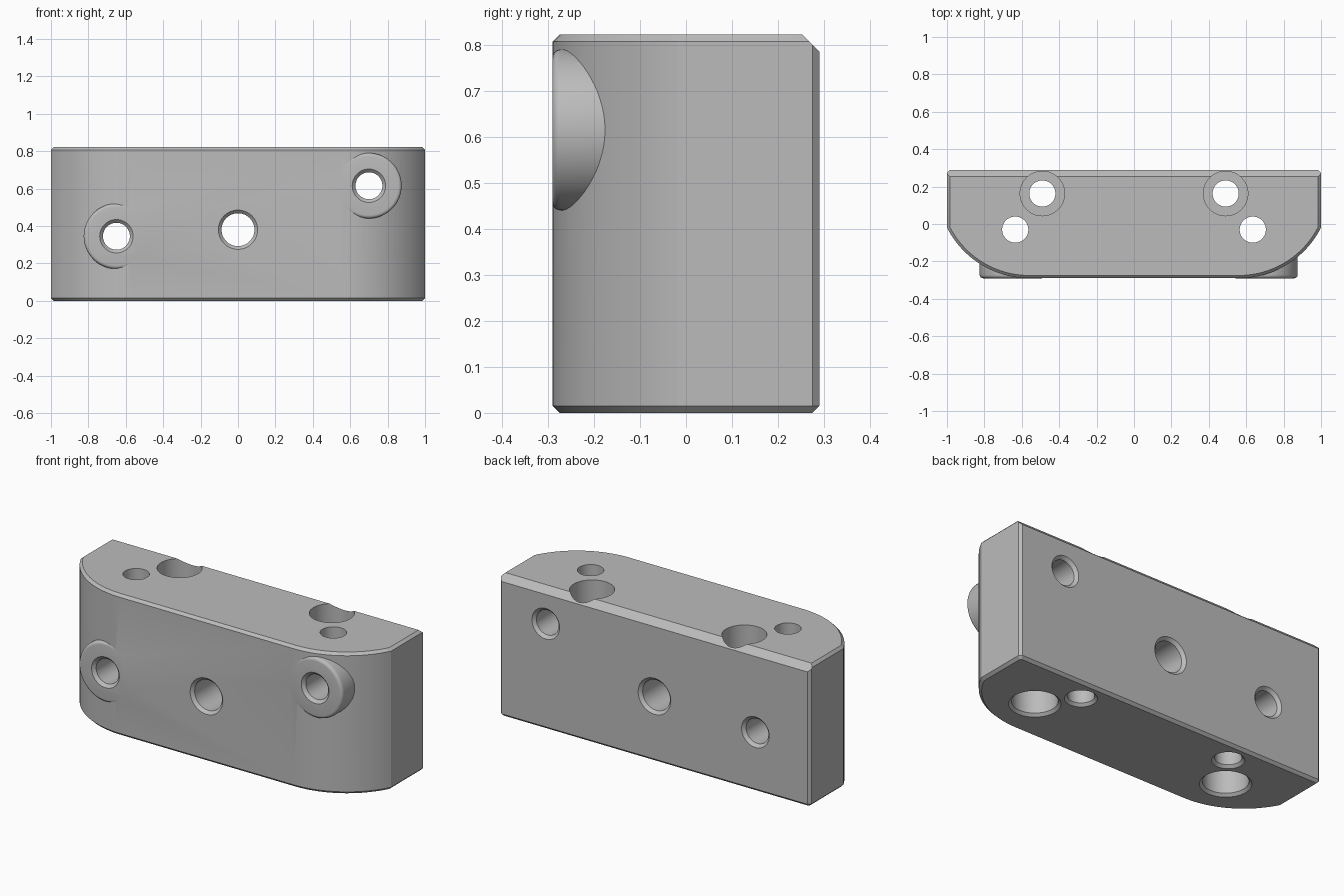
import bpy, bmesh, math
from mathutils import Matrix, Vector

cube = bpy.data.objects.get("Cube")
if cube:
    bpy.data.objects.remove(cube, do_unlink=True)

DEPTH, HEIGHT = 0.29, 0.822      # half depth, full height
EDGE, BACK_EDGE = 0.015, 0.037   # chamfer sizes
FLAT, ROUND = 0.56, 0.493        # half width of flat front, corner radius
SEGMENTS = 64

grey = bpy.data.materials.new("plain_grey")
grey.use_nodes = True
colour = (0.5, 0.5, 0.5, 1)
grey.diffuse_color = colour
grey.node_tree.nodes["Principled BSDF"].inputs["Base Color"].default_value = colour


def make_object(name, bm):
    bmesh.ops.recalc_face_normals(bm, faces=bm.faces)
    mesh = bpy.data.meshes.new(name)
    bm.to_mesh(mesh)
    bm.free()
    mesh.materials.append(grey)
    obj = bpy.data.objects.new(name, mesh)
    bpy.context.collection.objects.link(obj)
    return obj


def loft(bm, rings):
    rings = [[bm.verts.new(p) for p in ring] for ring in rings]
    n = len(rings[0])
    for a, b in zip(rings, rings[1:]):
        for i in range(n):
            j = (i + 1) % n
            bm.faces.new((a[i], a[j], b[j], b[i]))
    bm.faces.new(rings[0])
    bm.faces.new(rings[-1])


def turned(name, steps, x, other, axis):
    """Solid of revolution; steps are (position along axis, radius)."""
    bm = bmesh.new()
    angles = [2 * math.pi * i / SEGMENTS for i in range(SEGMENTS)]
    loft(bm, [[(r * math.cos(a), r * math.sin(a), t) for a in angles] for t, r in steps])
    if axis == "Y":
        # local z runs from front to back
        bm.transform(Matrix.Translation((x, 0, other)) @ Matrix.Rotation(-math.pi / 2, 4, "X"))
    else:
        bm.transform(Matrix.Translation((x, other, 0)))
    return make_object(name, bm)


def outline(inset, z):
    """Plan shape: straight back, short sides, rounded front corners."""
    side, r = 1 - inset, ROUND - inset
    end = math.asin((side - FLAT) / r)
    right = [(FLAT + r * math.sin(end * i / 20),
              ROUND - DEPTH - r * math.cos(end * i / 20)) for i in range(21)]
    right += [(side, DEPTH - EDGE - inset * 0.41), (side - EDGE + inset * 0.59, DEPTH - inset)]
    return [(x, y, z) for x, y in right] + [(-x, y, z) for x, y in reversed(right)]


def combine(target, tool, operation):
    mod = target.modifiers.new(operation, "BOOLEAN")
    mod.operation, mod.solver, mod.object = operation, "EXACT", tool
    bpy.context.view_layer.objects.active = target
    bpy.ops.object.modifier_apply(modifier=mod.name)
    bpy.data.objects.remove(tool, do_unlink=True)


# Block with chamfered rims and a wider chamfer along the top back edge
bm = bmesh.new()
loft(bm, [outline(EDGE, 0), outline(0, EDGE),
          outline(0, HEIGHT - EDGE), outline(EDGE, HEIGHT)])
bmesh.ops.recalc_face_normals(bm, faces=bm.faces)
cut = bmesh.ops.bisect_plane(bm, geom=bm.verts[:] + bm.edges[:] + bm.faces[:],
                             plane_co=Vector((0, DEPTH - BACK_EDGE, HEIGHT)),
                             plane_no=Vector((0, 1, 1)), clear_outer=True)
bmesh.ops.holes_fill(bm, edges=[e for e in bm.edges if e.is_boundary], sides=0)
block = make_object("mounting_block", bm)

# Round bosses on the curved corners
screws = [(-0.65, 0.345), (0.70, 0.615)]
BOSS, FILLET = 0.175, 0.018
for x, z in screws:
    steps = [(-DEPTH - 0.0003 + FILLET * (1 - math.sin(a)), BOSS - FILLET * (1 - math.cos(a)))
             for a in [math.pi / 2 * (1 - i / 5) for i in range(6)]]
    combine(block, turned("boss", steps + [(0.1, BOSS)], x, z, "Y"), "UNION")

# Front to back holes, countersunk at both ends
for x, z, r in [(*s, 0.072) for s in screws] + [(0, 0.38, 0.088)]:
    c = 0.017
    over = 0.02
    steps = [(-DEPTH - over, r + c + over), (-DEPTH + c, r),
             (DEPTH - c, r), (DEPTH + over, r + c + over)]
    combine(block, turned("cross_hole", steps, x, z, "Y"), "DIFFERENCE")

# Vertical screw holes: rear pair counterbored from above, front pair from below
SMALL, LARGE, BORE, OVER = 0.07, 0.119, 0.25, 0.02
for side in (-1, 1):
    rear = [(-OVER, SMALL + EDGE + OVER), (EDGE, SMALL), (HEIGHT - BORE, SMALL),
            (HEIGHT - BORE, LARGE), (HEIGHT + OVER, LARGE)]
    front = [(-OVER, LARGE + EDGE + OVER), (EDGE, LARGE), (BORE, LARGE),
             (BORE, SMALL), (HEIGHT + OVER, SMALL)]
    combine(block, turned("rear_hole", rear, side * 0.49, 0.163, "Z"), "DIFFERENCE")
    combine(block, turned("front_hole", front, side * 0.635, -0.03, "Z"), "DIFFERENCE")

# Smooth curves, crisp edges
bpy.ops.object.select_all(action="DESELECT")
block.select_set(True)
bpy.context.view_layer.objects.active = block
bpy.ops.object.shade_smooth_by_angle(angle=math.radians(25))
